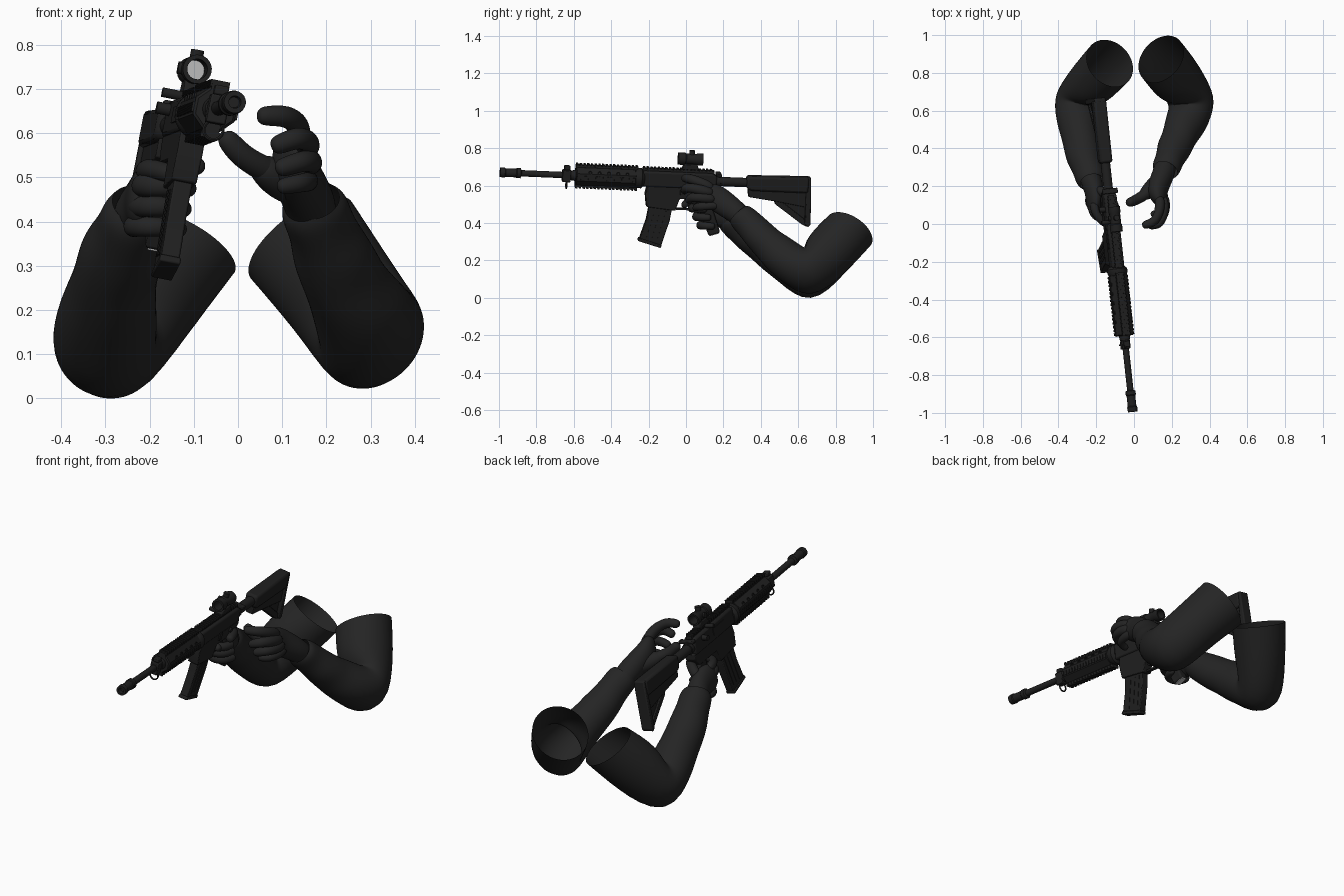
import bpy, bmesh, math
from mathutils import Vector, Matrix

def material(name, v):
    m = bpy.data.materials.new(name)
    m.diffuse_color = (v, v, v, 1)
    return m

GUN = material("gun_black", 0.014)
SLEEVE = material("sleeve_charcoal", 0.018)
GLOVE = material("glove_charcoal", 0.017)
PALE = material("pale_grey", 0.5)

# rifle frame: local x = +x side, y = backwards, z = up (yawed, pitched and rolled)
Y = Vector((-0.109, 0.993, -0.041)).normalized()
Z = Vector((0.195, 0, 0.981))
Z = (Z - Y * Z.dot(Y)).normalized()
X = Y.cross(Z)
G = Matrix((X, Y, Z)).transposed().to_4x4()
G.translation = (-0.117, -0.002, 0.633)

def finish(name, bm, mat, gun=True):
    bmesh.ops.recalc_face_normals(bm, faces=bm.faces[:])
    me = bpy.data.meshes.new(name)
    bm.to_mesh(me)
    bm.free()
    me.materials.append(mat)
    ob = bpy.data.objects.new(name, me)
    bpy.context.collection.objects.link(ob)
    if gun:
        ob.matrix_world = G
    return ob

def solid(name, polys, hw, xc=0.0, mat=GUN, bev=0.004):
    """Side profiles (y, z) extruded across x."""
    bm = bmesh.new()
    for poly in polys:
        a = [bm.verts.new((xc - hw, y, z)) for y, z in poly]
        b = [bm.verts.new((xc + hw, y, z)) for y, z in poly]
        bm.faces.new(a)
        bm.faces.new(b[::-1])
        for i in range(len(a)):
            j = (i + 1) % len(a)
            bm.faces.new((a[i], a[j], b[j], b[i]))
    ob = finish(name, bm, mat)
    if bev:
        m = ob.modifiers.new("bevel", 'BEVEL')
        m.width, m.segments = bev, 2
        m.limit_method = 'ANGLE'
    return ob

def rect(y0, y1, z0, z1):
    return [(y0, z0), (y1, z0), (y1, z1), (y0, z1)]

def turn(name, prof, at=(0, 0, 0), axis='Y', n=24, loop=False, phase=0.0, mat=GUN):
    """Profile (distance, radius) turned about a local axis."""
    bm = bmesh.new()
    rings = []
    for d, r in prof:
        ring = []
        for k in range(n):
            t = 2 * math.pi * k / n + phase
            c, s = r * math.cos(t), r * math.sin(t)
            p = {'Y': (c, d, s), 'X': (d, c, s), 'Z': (c, s, d)}[axis]
            ring.append(bm.verts.new(Vector(p) + Vector(at)))
        rings.append(ring)
    pairs = list(zip(rings, rings[1:]))
    if loop:
        pairs.append((rings[-1], rings[0]))
    else:
        bm.faces.new(rings[0])
        bm.faces.new(rings[-1])
    for a, b in pairs:
        for k in range(n):
            bm.faces.new((a[k], a[(k + 1) % n], b[(k + 1) % n], b[k]))
    return finish(name, bm, mat)

def loft(name, pts, mat, ref, n=10, caps=True, end_n=None, fold=0.0, grow=1.05):
    """Smooth tube through points (x, y, z, ra[, rb]); ra lies along ref."""
    bm = bmesh.new()
    P = [Vector(p[:3]) for p in pts]
    D = [(b - a).normalized() for a, b in zip(P, P[1:])]
    rings = []
    for i, p in enumerate(pts):
        t = (D[max(i - 1, 0)] + D[min(i, len(D) - 1)]).normalized()
        if end_n and i == len(P) - 1:
            t = Vector(end_n).normalized()
        a = Vector(ref)
        a = (a - t * a.dot(t)).normalized()
        b = t.cross(a)
        ra, rb = p[3], p[-1]
        ring = []
        for k in range(n):
            w = 2 * math.pi * k / n
            f = grow * (1 + fold * math.sin(2 * w + 2.3 * i))
            ring.append(bm.verts.new(P[i] + f * (a * ra * math.cos(w) + b * rb * math.sin(w))))
        rings.append(ring)
    for a, b in zip(rings, rings[1:]):
        for k in range(n):
            bm.faces.new((a[k], a[(k + 1) % n], b[(k + 1) % n], b[k]))
    if caps:
        bm.faces.new(rings[0])
        bm.faces.new(rings[-1])
    for f in bm.faces:
        f.smooth = True
    ob = finish(name, bm, mat, gun=False)
    ob.modifiers.new("smooth", 'SUBSURF').levels = 2
    return ob

def finger(name, pts, r):
    """Tapered finger with a rounded tip."""
    q = [(*p, r * (1.08 - 0.07 * i)) for i, p in enumerate(pts)]
    e = Vector(pts[-1])
    d = (e - Vector(pts[-2])).normalized()
    q += [(*(e + d * r * 0.6), r * 0.72), (*(e + d * r * 0.9), r * 0.35)]
    loft(name, q, GLOVE, (0.1, 0.1, 1), n=8, grow=1.12)

# ---- rifle: barrel end
turn("flash_hider", [(-0.99, 0.012), (-1.01, 0.014), (-1.01, 0.025), (-0.985, 0.027), (-0.98, 0.023),
                     (-0.925, 0.023), (-0.92, 0.027), (-0.9, 0.027), (-0.895, 0.017)])
turn("barrel", [(-0.9, 0.017), (-0.58, 0.017)])
solid("gas_block", [rect(-0.675, -0.63, -0.035, 0.03)], 0.022)
solid("gas_block_rail", [rect(-0.668, -0.635, 0.03, 0.052)], 0.016)
turn("barrel_collar", [(-0.63, 0.026), (-0.6, 0.03)])
turn("sling_loop", [(0.004 * math.cos(a * math.pi / 3) - 0.65, 0.022 + 0.004 * math.sin(a * math.pi / 3))
                    for a in range(6)], at=(0, 0, -0.05), n=16, loop=True)

# ---- handguard with toothed rails and vent sockets
turn("handguard", [(-0.605, 0.046), (-0.6, 0.052), (-0.285, 0.052), (-0.28, 0.046)], n=8, phase=math.pi / 8)
for side, nm in ((1, "top"), (-1, "bottom")):
    solid("handguard_rail_" + nm, [rect(-0.605, -0.28, 0.035 * side, 0.059 * side)], 0.018, bev=0)
    solid("handguard_teeth_" + nm, [rect(-0.603 + i * 0.02, -0.592 + i * 0.02, 0.05 * side, 0.066 * side)
                                    for i in range(17)], 0.022, bev=0)
for sx in (-1, 1):
    solid("handguard_side_rail", [rect(-0.6 + i * 0.02, -0.588 + i * 0.02, -0.014, 0.008)
                                  for i in range(16)], 0.003, xc=sx * 0.05, bev=0)
    for i in range(5):
        turn("vent_rim", [(-0.002, 0.009), (0.002, 0.009), (0.002, 0.006), (-0.002, 0.006)],
             at=(sx * 0.044, -0.53 + i * 0.05, 0.026), axis='X', n=12, loop=True)
turn("delta_ring", [(-0.285, 0.046), (-0.27, 0.054), (-0.25, 0.054), (-0.235, 0.04)])

# ---- receivers
solid("upper_receiver", [[(-0.245, -0.04), (0.155, -0.04), (0.155, 0.03), (0.13, 0.045), (-0.245, 0.045)]],
      0.034, bev=0.01)
solid("receiver_rail", [rect(-0.245, 0.14, 0.04, 0.057)], 0.016, bev=0)
solid("receiver_rail_teeth", [rect(-0.243 + i * 0.02, -0.232 + i * 0.02, 0.052, 0.063) for i in range(19)],
      0.021, bev=0)
solid("lower_receiver", [[(-0.215, -0.03), (0.165, -0.03), (0.165, -0.06), (0.13, -0.1), (-0.04, -0.1),
                          (-0.06, -0.165), (-0.215, -0.15), (-0.225, -0.08)]], 0.029)
solid("ejection_port", [rect(-0.14, -0.03, -0.015, 0.022)], 0.002, xc=-0.035, bev=0)
turn("forward_assist", [(-0.065, 0.014), (-0.03, 0.014)], at=(0, 0.07, 0.02), axis='X', n=14)
solid("bolt_catch", [rect(-0.04, -0.015, -0.075, -0.03)], 0.004, xc=0.033, bev=0.002)
turn("selector", [(0.028, 0.012), (0.037, 0.012)], at=(0, 0.08, -0.06), axis='X', n=12)
solid("charging_handle", [rect(0.15, 0.178, 0.03, 0.046)], 0.042)
solid("trigger_guard", [rect(-0.055, 0.06, -0.162, -0.153), rect(0.052, 0.06, -0.155, -0.095)], 0.011, bev=0)
solid("trigger", [[(-0.005, -0.095), (0.012, -0.095), (0.006, -0.12), (-0.008, -0.145), (-0.014, -0.143),
                   (-0.004, -0.12)]], 0.006, bev=0)
solid("pistol_grip", [[(0.05, -0.09), (0.125, -0.09), (0.14, -0.14), (0.19, -0.275), (0.13, -0.295),
                       (0.075, -0.17)]], 0.024, bev=0.008)
solid("grip_base_plate", [[(0.137, -0.291), (0.185, -0.275), (0.184, -0.28), (0.136, -0.296)]], 0.017, mat=PALE, bev=0)

# ---- magazine
solid("magazine", [[(-0.2, -0.14), (-0.075, -0.14), (-0.085, -0.22), (-0.122, -0.358), (-0.24, -0.325),
                    (-0.21, -0.22)]], 0.021)
solid("magazine_floor", [[(-0.243, -0.322), (-0.12, -0.356), (-0.125, -0.372), (-0.25, -0.338)]], 0.024)
for sx in (-1, 1):
    solid("magazine_rib", [[(y, -0.17), (y + 0.012, -0.17), (y - 0.023, -0.325), (y - 0.035, -0.32)]
                           for y in (-0.17, -0.14, -0.11)], 0.002, xc=sx * 0.021, bev=0)

# ---- optic: tube on a mount, pale lens deep inside
OX, OZ = -0.003, 0.115
turn("optic_tube", [(-0.058, 0.033), (-0.02, 0.033), (-0.015, 0.029), (0.04, 0.029), (0.045, 0.032),
                    (0.075, 0.032), (0.075, 0.023), (-0.058, 0.023)], at=(OX, 0, OZ), loop=True)
turn("optic_lens", [(0.008, 0.0235), (0.011, 0.0235)], at=(OX, 0, OZ), mat=PALE)
solid("optic_mount", [[(-0.035, 0.06), (0.055, 0.06), (0.045, 0.09), (-0.025, 0.09)]], 0.022)
turn("optic_turret", [(0.138, 0.015), (0.162, 0.015)], at=(OX, 0.015, 0), axis='Z', n=16)
turn("optic_side_turret", [(-0.04, 0.014), (-0.025, 0.014)], at=(0, 0.015, OZ), axis='X', n=16)
turn("mount_knob", [(-0.066, 0.011), (-0.02, 0.011)], at=(0, 0.0, 0.052), axis='X', n=14)

# ---- stock
turn("buffer_tube", [(0.15, 0.03), (0.175, 0.03), (0.176, 0.025), (0.42, 0.025)])
solid("stock_tube", [[(0.315, 0.037), (0.65, 0.045), (0.65, -0.04), (0.34, -0.04), (0.315, -0.025)]], 0.034, bev=0.012)
solid("stock_body", [[(0.325, -0.03), (0.65, -0.03), (0.65, -0.12), (0.49, -0.095), (0.33, -0.075)]], 0.02)
solid("stock_strut", [[(0.47, -0.085), (0.5, -0.085), (0.655, -0.195), (0.655, -0.225), (0.63, -0.215),
                       (0.475, -0.108)]], 0.018)
solid("stock_web", [[(0.49, -0.09), (0.645, -0.1), (0.645, -0.2)]], 0.011, bev=0)
solid("butt_pad", [[(0.635, 0.045), (0.66, 0.043), (0.672, -0.21), (0.66, -0.225), (0.64, -0.21)]], 0.03, bev=0.006)

# ---- sleeves, open at wrist and shoulder
loft("left_sleeve", [(.167, .272, .452, .062), (.172, .288, .435, .075), (.19, .335, .39, .074), (.21, .385, .335, .087),
                     (.232, .43, .29, .088), (.25, .475, .25, .096), (.288, .55, .188, .11),
                     (.316, .645, .122, .124, .138), (.235, .745, .24, .135, .138), (.143, .862, .362, .135, .14)],
     SLEEVE, (1, 0, 0), n=16, caps=False, end_n=(-.55, .44, .71), fold=0.04)
loft("right_sleeve", [(-.222, .208, .438, .062), (-.228, .226, .42, .077), (-.245, .28, .378, .079),
                      (-.262, .335, .335, .092), (-.276, .395, .288, .091), (-.285, .455, .245, .099),
                      (-.298, .55, .178, .11), (-.308, .645, .092, .122, .138),
                      (-.23, .73, .22, .132, .138), (-.128, .84, .355, .13, .135)],
     SLEEVE, (1, 0, 0), n=16, caps=False, end_n=(.45, .38, .8), fold=0.04)

# ---- left hand, open beside the rifle
loft("left_palm", [(.175, .33, .39, .055), (.162, .27, .452, .06, .06), (.135, .205, .5, .068, .058),
                   (.122, .15, .54, .072, .052), (.138, .11, .56, .064, .036), (.148, .085, .568, .04, .018)],
     GLOVE, (-.2, .2, 1))
finger("left_index", [(.135, .14, .585), (.14, .065, .622), (.112, .0, .644), (.066, -.014, .643)], .026)
finger("left_middle", [(.15, .14, .56), (.165, .06, .583), (.14, -.012, .597), (.097, -.018, .58)], .026)
finger("left_ring", [(.155, .15, .53), (.172, .075, .54), (.152, .014, .543), (.106, .006, .528)], .025)
finger("left_little", [(.15, .18, .5), (.165, .105, .495), (.148, .05, .492), (.108, .042, .485)], .022)
finger("left_thumb", [(.125, .21, .495), (.068, .15, .517), (.01, .115, .55), (-.018, .105, .583)], .029)
loft("left_thumb_base", [(.15, .25, .465, .03), (.115, .2, .488, .048), (.07, .155, .515, .042), (.035, .13, .535, .022)],
     GLOVE, (.1, .1, 1))

# ---- right hand, closed round the grip
loft("right_palm", [(-.238, .27, .38, .05), (-.226, .215, .425, .06, .058), (-.21, .165, .452, .072, .05),
                    (-.21, .115, .463, .08, .044), (-.215, .075, .465, .07, .034), (-.215, .05, .465, .045, .02)],
     GLOVE, (.2, .2, 1))
for i, nm in enumerate(("middle", "ring", "little")):
    dx, dy, z = -.01 * i, .022 * i, .485 - .046 * i
    finger("right_" + nm, [(-.218 + dx, .1 + dy, z), (-.218 + dx, .04 + dy, z), (-.172 + dx, .01 + dy, z),
                           (-.124 + dx, .035 + dy, z - .004), (-.114 + dx, .08 + dy, z - .006)], .025 - .001 * i)
finger("right_index", [(-.215, .11, .515), (-.205, .04, .526), (-.16, -.008, .515), (-.118, -.018, .502)], .022)
finger("right_thumb", [(-.2, .17, .485), (-.16, .16, .525), (-.112, .118, .535), (-.095, .06, .53)], .025)

# ---- crisp smoothing on the rifle, then stand the model on the ground
bpy.context.view_layer.update()
objs = [o for o in bpy.data.objects if o.type == 'MESH']
for o in objs:
    if o.data.materials[0] in (GUN, PALE):
        o.select_set(True)
        bpy.context.view_layer.objects.active = o
bpy.ops.object.shade_smooth_by_angle(angle=math.radians(35))
dg = bpy.context.evaluated_depsgraph_get()
zs, ys = [], []
for o in objs:
    ev = o.evaluated_get(dg)
    for v in ev.data.vertices:
        w = ev.matrix_world @ v.co
        ys.append(w.y)
        zs.append(w.z)
for o in objs:
    o.location.z -= min(zs)
    o.location.y -= (min(ys) + max(ys)) / 2
